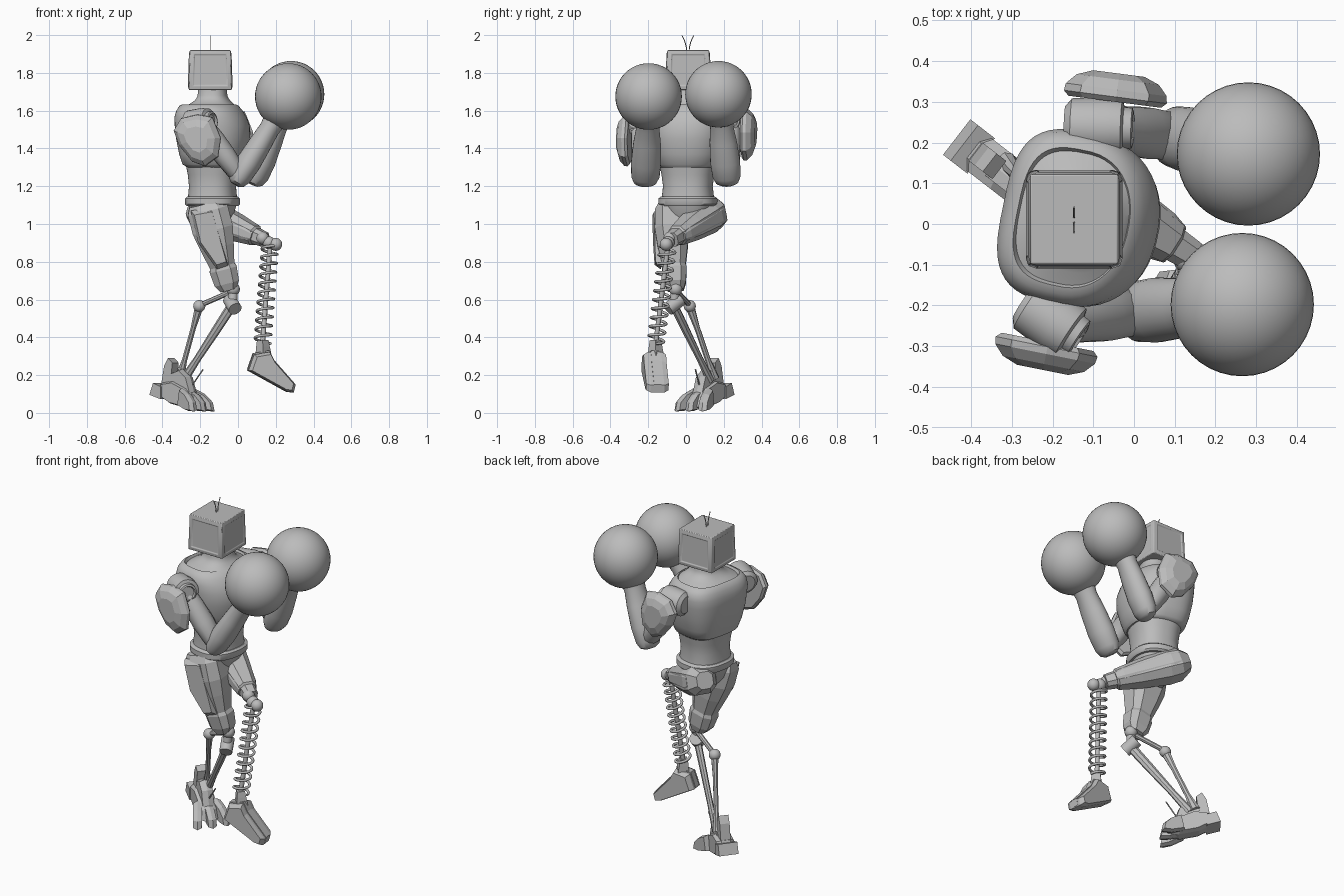
import bpy, bmesh, math
from mathutils import Vector as V

if "Cube" in bpy.data.objects:
    bpy.data.objects.remove(bpy.data.objects["Cube"], do_unlink=True)

grey = bpy.data.materials.new("plain grey")
grey.use_nodes = True
COLOR = (0.5, 0.5, 0.5, 1)
grey.diffuse_color = COLOR
grey.node_tree.nodes["Principled BSDF"].inputs["Base Color"].default_value = COLOR


def finish(name, bm, angle=35, bevel=0):
    """Turn a bmesh into a shaded object."""
    bmesh.ops.recalc_face_normals(bm, faces=bm.faces)
    mesh = bpy.data.meshes.new(name)
    bm.to_mesh(mesh)
    bm.free()
    ob = bpy.data.objects.new(name, mesh)
    bpy.context.collection.objects.link(ob)
    mesh.materials.append(grey)
    if bevel:
        mod = ob.modifiers.new("bevel", "BEVEL")
        mod.width, mod.segments = bevel, 2
    if angle:
        bpy.ops.object.select_all(action="DESELECT")
        ob.select_set(True)
        bpy.context.view_layer.objects.active = ob
        bpy.ops.object.shade_smooth_by_angle(angle=math.radians(angle))
    return ob


def bridge(bm, loops):
    """Skin a stack of closed vertex rings and cap both ends."""
    loops = [[bm.verts.new(p) for p in ring] for ring in loops]
    n = len(loops[0])
    for lo, hi in zip(loops, loops[1:]):
        for i in range(n):
            bm.faces.new((lo[i], lo[(i + 1) % n], hi[(i + 1) % n], hi[i]))
    bm.faces.new(loops[0])
    bm.faces.new(loops[-1])


def limb(name, a, b, rings, n=24, power=2, hint=(0, 0, 1), angle=35, back=None):
    """Loft rings of (position along a-b, half width, half depth, shift along hint)."""
    a, b = V(a), V(b)
    d = (b - a).normalized()
    u = V(hint) - d * d.dot(V(hint))
    u.normalize()
    v = d.cross(u)
    loops = []
    for t, w, h, *shift in rings:
        c = a.lerp(b, t) + u * (shift[0] if shift else 0)
        loop = []
        for i in range(n):
            ang = 2 * math.pi * (i + 0.5) / n
            x, y = math.cos(ang), math.sin(ang)
            p = back if back and x < 0 else power
            x, y = (math.copysign(abs(q) ** (2 / p), q) for q in (x, y))
            loop.append(c + u * w * x + v * h * y)
        loops.append(loop)
    bm = bmesh.new()
    bridge(bm, loops)
    return finish(name, bm, angle)


def rod(name, a, b, r, n=12):
    return limb(name, a, b, [(0, r, r), (1, r, r)], n, hint=(0.3, 0.2, 0.9))


def ball(name, c, r):
    bm = bmesh.new()
    bmesh.ops.create_uvsphere(bm, u_segments=40, v_segments=24, radius=r)
    bmesh.ops.translate(bm, verts=bm.verts, vec=c)
    return finish(name, bm, 60)


def slab(name, origin, along, outline, layers, angle=0):
    """Stack a side outline sideways; layers are (offset, scale) about its centre."""
    along = V(along).normalized()
    side = V((-along.y, along.x, 0))
    cx = sum(p[0] for p in outline) / len(outline)
    cz = sum(p[1] for p in outline) / len(outline)
    bm = bmesh.new()
    bridge(bm, [[V(origin) + along * (cx + (x - cx) * s) + side * o + V((0, 0, cz + (z - cz) * s))
                 for x, z in outline] for o, s in layers])
    return finish(name, bm, angle)


def wire(name, points, r):
    curve = bpy.data.curves.new(name, "CURVE")
    curve.dimensions, curve.bevel_depth, curve.bevel_resolution = "3D", r, 2
    curve.use_fill_caps = True
    line = curve.splines.new("POLY")
    line.points.add(len(points) - 1)
    for p, co in zip(line.points, points):
        p.co = (*co, 1)
    curve.materials.append(grey)
    ob = bpy.data.objects.new(name, curve)
    bpy.context.collection.objects.link(ob)


# Head: boxy screen shape with bulging panels on its sides
bm = bmesh.new()
bmesh.ops.create_cube(bm, size=1)
for vert in bm.verts:
    k = 0.95 if vert.co.z > 0 else 1
    vert.co = V((-0.147 + vert.co.x * 0.225 * k, 0.012 + vert.co.y * 0.23 * k, 1.815 + vert.co.z * 0.21))
sides = [f for f in bm.faces if abs(f.normal.z) < 0.5]
bmesh.ops.inset_individual(bm, faces=sides, thickness=0.03, depth=0.007)
bmesh.ops.inset_individual(bm, faces=sides, thickness=0.005, depth=-0.005)
finish("head", bm, 30, 0.012)
for s in (-1, 1):
    wire("antenna", [(-0.147, 0.01 + s * (0.006 + 0.025 * k * k), 1.91 + 0.088 * k) for k in (0, 0.3, 0.6, 0.8, 1)], 0.0025)

# Torso, stacked on a vertical axis so ring positions are heights
FACING = (0.97, -0.2, 0)
BASE, TOP = (-0.135, 0.01, 0), (-0.135, 0.01, 1)


def body(name, rings, power=2.4, back=None):
    limb(name, BASE, TOP, rings, 48, power, FACING, 40, back)


body("neck", [(1.59, .15, .185, -.01), (1.615, .145, .175, -.01), (1.635, .115, .13, -.005), (1.655, .09, .095),
              (1.68, .077, .082), (1.72, .075, .08)])
body("chest", [(1.30, .135, .145, .01), (1.315, .155, .165, .005), (1.37, .172, .185, .005), (1.45, .19, .205, .008),
               (1.52, .192, .212, .003), (1.565, .184, .215, -.006), (1.6, .168, .208, -.012), (1.625, .15, .188, -.015),
               (1.632, .138, .17, -.015), (1.61, .128, .158, -.015)], 2.2, 3.2)
body("abdomen", [(1.13, .128, .138), (1.2, .122, .13), (1.26, .128, .138), (1.32, .14, .15)])
body("belt", [(1.095, .135, .145), (1.105, .142, .155), (1.135, .142, .155), (1.145, .132, .142)])
body("pelvis", [(0.96, .05, .06), (1.02, .10, .11), (1.1, .125, .13)])

# Arms: shoulder joint, upper arm, forearm, glove and shoulder plate
PAD = [(-.13, .06), (-.09, .125), (0, .145), (.08, .13), (.125, .02), (.11, -.08), (.04, -.13), (-.03, -.105), (-.1, -.02)]
ARMS = [
    ("right", -1, (-.27, -.19, 1.53), (-.135, -.28, 1.545), (.01, -.215, 1.25), (.195, -.2, 1.55),
     (.266, -.198, 1.675), (-.21, -.29, 1.435), (1, -.2, 0)),
    ("left", 1, (-.17, .24, 1.54), (-.005, .235, 1.55), (.10, .215, 1.25), (.225, .185, 1.56),
     (.281, .172, 1.687), (-.045, .3, 1.465), (1, -.13, 0)),
]
for side, s, inner, outer, elbow, wrist, fist, pad, aim in ARMS:
    i, o = V(inner), V(outer)
    limb(side + "_shoulder", inner, outer, [(0, .05, .05), (.1, .07, .07), (.6, .075, .075), (.85, .07, .07), (.88, .052, .052),
                                            (1, .05, .05), (1.02, .04, .04), (.96, .035, .035)])
    mid = i.lerp(o, .55)
    limb(side + "_upper_arm", mid, elbow, [(0, .05, .055), (.3, .06, .06), (.6, .06, .065), (.9, .05, .06), (1, .035, .045)], 12)
    limb(side + "_forearm", elbow, wrist, [(-.14, .025, .035), (-.1, .045, .06), (0, .06, .075), (.25, .066, .08), (.6, .06, .073),
                                           (.85, .054, .062), (1, .062, .068)])
    limb(side + "_cuff", wrist, fist, [(-.12, .062, .065), (.05, .072, .075), (.4, .09, .095)])
    ball(side + "_glove", fist, 0.176)
    slab(side + "_shoulder_plate", pad, aim, PAD,
         [(s * .0, .9), (s * .012, 1), (s * .03, .98), (s * .055, .8), (s * .07, .5)])

# Standing leg
limb("standing_thigh", (-.17, -.085, 1.11), (-.05, -.055, .65),
     [(0, .095, .06), (.08, .115, .085), (.3, .115, .095), (.5, .095, .085), (.72, .07, .065), (.76, .078, .07),
      (.92, .07, .06), (1, .045, .045)], 8, 2.8, (1, 0, 0.2), 0)
slab("standing_thigh_plate", (-.17, -.15, 0), (1, .1, 0),
     [(-.08, 1.07), (.03, 1.09), (.08, .92), (.12, .78), (.06, .76), (-.04, .9)], [(.01, 1), (-.022, .85)])
ball("knee_ball", (-.025, -.055, .655), .035)
rod("knee_pivot", (-.045, -.03, .60), (-.015, -.095, .55), .036, 16)
rod("knee_link", (-.025, -.055, .655), (-.03, -.065, .57), .025)
ANKLE = (-.29, .13, .17)
limb("front_shin_bar", (-.03, -.065, .57), ANKLE, [(0, .028, .02), (.3, .026, .018), (.7, .02, .016), (1, .025, .02)], 8)
rod("rear_upper_bar", (-.04, -.045, .64), (-.2, .02, .57), .014, 8)
ball("rear_joint", (-.205, .02, .565), .032)
limb("rear_shin_bar", (-.205, .02, .565), (-.31, .15, .18), [(0, .026, .022), (.3, .016, .014), (.75, .016, .014), (1, .03, .025)], 8)

# Standing foot: sole, ankle block, heel fin and toe claws
FOOT, AIM = (-.295, .105, 0), (.79, -.61, 0)
slab("standing_foot", FOOT, AIM, [(-.15, .1), (-.12, .16), (-.04, .17), (.05, .13), (.09, .09), (.11, .03), (.05, .025), (-.06, .05)],
     [(-.05, .85), (-.025, 1), (.025, 1), (.05, .85)])
slab("ankle_block", FOOT, AIM, [(-.08, .12), (-.06, .21), (0, .23), (.05, .19), (.08, .1)], [(-.032, .9), (0, 1.05), (.032, .9)])
slab("heel_fin", FOOT, AIM, [(-.12, .15), (-.1, .25), (-.075, .29), (-.045, .265), (-.06, .15)], [(-.028, 1), (.028, 1)])
slab("heel_spur", FOOT, AIM, [(-.18, .095), (-.155, .16), (-.1, .14), (-.1, .07)], [(-.055, .95), (.055, .95)])
for k in (-1, 0, 1):
    slab("toe_claw", V(FOOT) + V((.61, .79, 0)) * k * .04, V(AIM) + V((.2, .26, 0)) * k,
         [(.04, .13), (.1, .1), (.145, .055), (.155, .008), (.1, .012), (.02, .04)], [(-.024, .85), (0, 1.02), (.024, .85)])
rod("ankle_spike", (-.24, .07, .15), (-.185, .05, .23), .004, 6)

# Raised leg: thigh with ridge plates, knee axle and spring shin
HIP, KNEE = V((-.2, .14, 1.06)), V((.17, -.095, .905))
limb("raised_thigh", HIP, KNEE, [(-.12, .05, .05), (0, .085, .09), (.15, .09, .095), (.5, .075, .075), (.78, .055, .055),
                                 (.8, .045, .045), (.92, .04, .04)], 8, 2.8, (0, 0, 1), 0)
across = (KNEE - HIP).cross(V((0, 0, 1))).normalized()
for k in (-1, 1):
    shift = across * .068 * k
    limb("raised_thigh_ridge", HIP + shift, KNEE + shift * .5, [(0, .045, .02), (.1, .055, .03), (.7, .035, .022), (.8, .025, .012)],
         8, 3, (0, 0, 1), 0)
rod("knee_axle", (.125, -.085, .925), (.2, -.105, .89), .022)
for c in ((.13, -.085, .925), (.165, -.095, .90), (.2, -.105, .892)):
    ball("knee_knob", c, .034)

top, bottom = V((.17, -.095, .89)), V((.13, -.16, .37))
axis = (bottom - top).normalized()
e1 = axis.cross(V((0, 1, 0))).normalized()
e2 = axis.cross(e1)
TURNS, STEPS = 11, 20
coil = []
for k in range(TURNS * STEPS + 1):
    ang = 2 * math.pi * k / STEPS
    coil.append(top.lerp(bottom, k / (TURNS * STEPS)) + (e1 * math.cos(ang) + e2 * math.sin(ang)) * .042)
wire("shin_spring", coil, .0075)
rod("spring_core", top, bottom, .013)

# Raised foot: ankle box and wedge with a raised centre strip
limb("raised_ankle", (.135, -.16, .30), (.13, -.162, .385), [(0, .045, .042), (.6, .036, .036), (1, .03, .03)], 4, 2, (1, 1, 0), 0)
WEDGE = [(.05, .225), (.08, .31), (.165, .325), (.19, .275), (.305, .145), (.295, .105), (.26, .11)]
slab("raised_foot", (0, -.185, 0), (1, .12, 0), WEDGE, [(-.06, .86), (-.035, .98), (.035, .98), (.06, .86)])
slab("raised_foot_strip", (0, -.185, .006), (1, .12, 0), WEDGE, [(-.02, 1), (.02, 1)])
